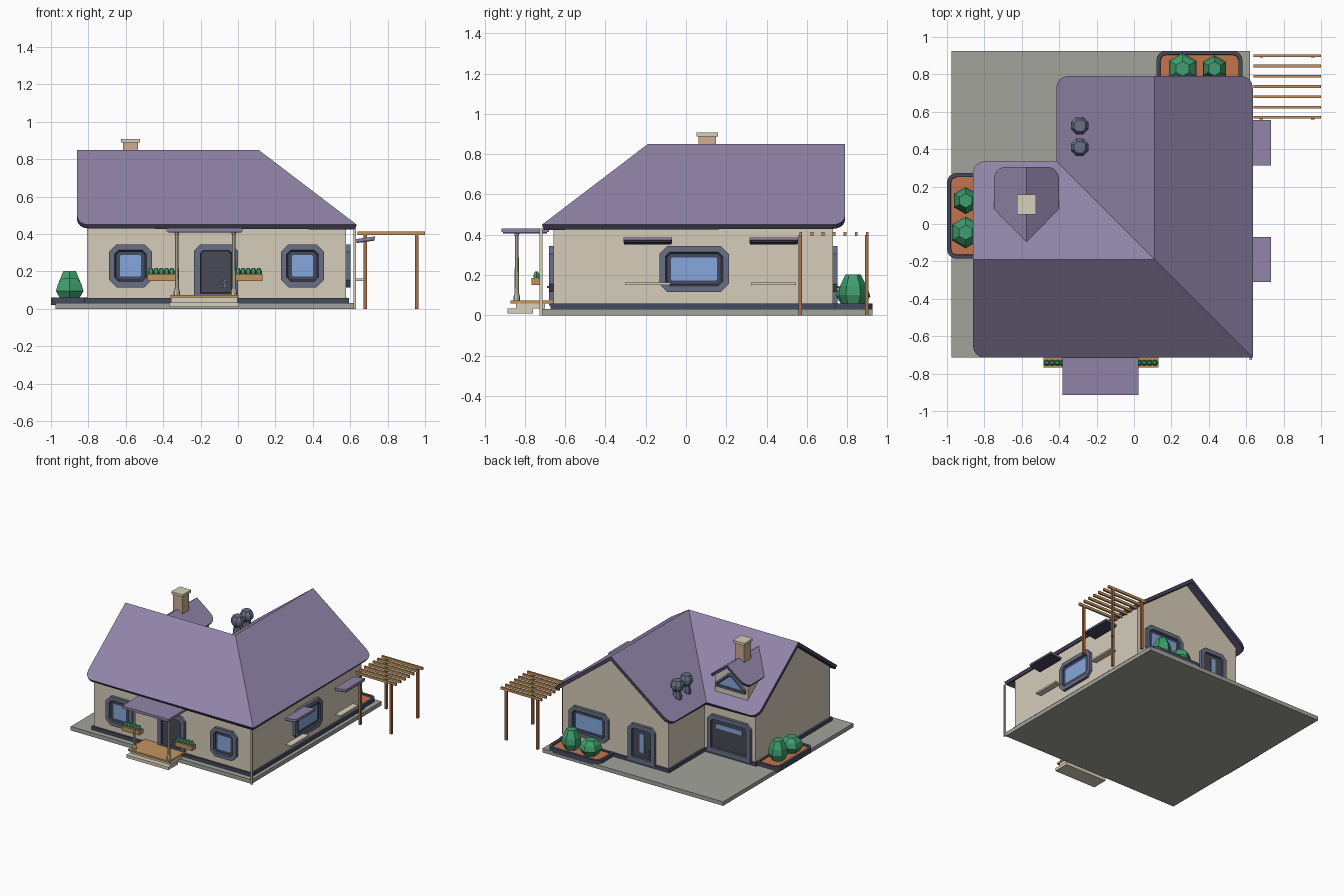
import bpy, bmesh, math
from mathutils import Vector

if "Cube" in bpy.data.objects:
    bpy.data.objects.remove(bpy.data.objects["Cube"])

def mat(name, hexa):
    m = bpy.data.materials.new(name)
    c = [int(hexa[i:i + 2], 16) / 255 for i in (0, 2, 4)]
    m.diffuse_color = [((v + .055) / 1.055) ** 2.4 for v in c] + [1]
    m.use_nodes = True
    m.node_tree.nodes["Principled BSDF"].inputs["Base Color"].default_value = m.diffuse_color
    return m

ROOF, EDGE = mat("roof", "9084A8"), mat("roof_edge", "4A4560")
WALL, TRIM, DARK = mat("wall", "D6CCBA"), mat("trim", "687086"), mat("dark_trim", "454B5E")
DOOR, GLASS, SLAB = mat("door", "484A55"), mat("glass", "86A8DC"), mat("slab", "A2A39C")
WOOD, BROWN, SOIL = mat("wood", "C4935C"), mat("brown", "A86F48"), mat("soil", "C4744C")
GREEN, BRICK, STONE = mat("leaf", "3F9E6E"), mat("brick", "CFAE94"), mat("stone", "D8D0BC")

def finish(name, bm, mats, loc=(0, 0, 0), rot=(0, 0, 0)):
    me = bpy.data.meshes.new(name)
    bm.to_mesh(me)
    bm.free()
    for m in mats:
        me.materials.append(m)
    ob = bpy.data.objects.new(name, me)
    ob.location, ob.rotation_euler = loc, rot
    bpy.context.collection.objects.link(ob)
    return ob

def prism(bm, pts, vec):
    a = [bm.verts.new(p) for p in pts]
    b = [bm.verts.new(Vector(p) + Vector(vec)) for p in pts]
    n = len(a)
    bm.faces.new(a)
    cap = bm.faces.new(b)
    for i in range(n):
        bm.faces.new((a[i], a[(i + 1) % n], b[(i + 1) % n], b[i]))
    bmesh.ops.recalc_face_normals(bm, faces=bm.faces[:])
    return cap

def solid(name, pts, vec, m):
    bm = bmesh.new()
    prism(bm, pts, vec)
    return finish(name, bm, [m])

def box(name, x, y, z, m, tilt=0):
    c = [sum(v) / 2 for v in (x, y, z)]
    dx, dy, dz = [(v[1] - v[0]) / 2 for v in (x, y, z)]
    bm = bmesh.new()
    prism(bm, [(-dx, -dy, -dz), (dx, -dy, -dz), (dx, dy, -dz), (-dx, dy, -dz)], (0, 0, 2 * dz))
    return finish(name, bm, [m], c, (0, tilt, 0))

def lathe(name, prof, loc, m, n=8, turn=0):
    bm = bmesh.new()
    rings = [[bm.verts.new((r * math.cos(turn + 2 * math.pi * i / n),
                            r * math.sin(turn + 2 * math.pi * i / n), z)) for i in range(n)] for r, z in prof]
    for a, b in zip(rings, rings[1:]):
        for i in range(n):
            bm.faces.new((a[i], a[(i + 1) % n], b[(i + 1) % n], b[i]))
    bm.faces.new(rings[0][::-1])
    bm.faces.new(rings[-1])
    return finish(name, bm, [m], loc)

def arc(p, sx, sy, r, n=4):
    """Rounded plan corner p; sx, sy point to the inside. Runs from the x-side to the y-side edge."""
    if not r:
        return [p]
    return [(p[0] + sx * r * (1 - math.cos(t)), p[1] + sy * r * (1 - math.sin(t)))
            for t in [math.pi / 2 * i / n for i in range(n + 1)]]

def sheet(faces):
    bm = bmesh.new()
    for f in faces:
        bm.faces.new([bm.verts.new(p) for p in f]).normal_update()
    for f in bm.faces:
        if f.normal.z < 0:
            f.normal_flip()
    bmesh.ops.remove_doubles(bm, verts=bm.verts[:], dist=.0005)
    return bm

def thicken(ob, t):
    s = ob.modifiers.new("thickness", 'SOLIDIFY')
    s.thickness, s.offset, s.use_even_offset = t, -1, True
    s.material_offset = s.material_offset_rim = 1

RX, RY, RZ, SL = .11, -.19, .85, .762   # ridge crossing, height and slope

def l_roof(h, xl, yb, drop, r):
    A, B, C = (xl, RY), (RX, RY), (RX, yb)
    hip, valley = (RX + h, RY - h), (RX - h, RY + h)
    fa = lambda p: (p[0], p[1], RZ - drop - SL * abs(p[1] - RY))
    fb = lambda p: (p[0], p[1], RZ - drop - SL * abs(p[0] - RX))
    return sheet([
        [fa(p) for p in [A, *arc((xl, RY - h), 1, 1, r), hip, B]],
        [fa(p) for p in [A, *arc((xl, RY + h), 1, -1, r), valley, B]],
        [fb(p) for p in [C, *arc((RX - h, yb), 1, -1, r)[::-1], valley, B]],
        [fb(p) for p in [C, *arc((RX + h, yb), -1, -1, r)[::-1], hip, B]]])

# Ground slab, walls, base trim and main roof
box("ground_slab", (-.975, .62), (-.715, .925), (0, .032), SLAB)
bm = l_roof(.468, -.808, .73, .025, 0)
ext = bmesh.ops.extrude_edge_only(bm, edges=[e for e in bm.edges if e.is_boundary])
for v in ext["geom"]:
    if isinstance(v, bmesh.types.BMVert):
        v.co.z = .02
bmesh.ops.recalc_face_normals(bm, faces=bm.faces[:])
finish("house_walls", bm, [WALL])
k = .483
solid("base_trim", [(x, y, .03) for x, y in [(-.823, RY - k), (RX + k, RY - k), (RX + k, .745),
      (RX - k, .745), (RX - k, RY + k), (-.823, RY + k)]], (0, 0, .028), DARK)
thicken(finish("main_roof", l_roof(.525, -.86, .79, 0, .06), [ROOF, EDGE]), .026)

# Dormer with its roof and gable window
DX = -.575
faces = []
for s in (-1, 1):
    plan = [(DX, .305), *arc((DX + s * .173, .305), -s, -1, .06)[::-1], (DX + s * .173, .08), (DX, -.095)]
    faces.append([(x, y, .778 - .762 * abs(x - DX)) for x, y in plan])
thicken(finish("dormer_roof", sheet(faces), [ROOF, EDGE]), .02)
solid("dormer_wall", [(DX + x, .25, z) for x, z in
      [(-.145, .48), (.145, .48), (.145, .65), (0, .76), (-.145, .65)]], (0, -.3, 0), WALL)

def opening(name, loc, pts, angle, panel, steps=((.03, 0), (.008, -.012), (.02, 0))):
    """Framed window or door: chamfered outline, trim band, recessed dark band, panel."""
    bm = bmesh.new()
    cap = prism(bm, [(x, .01, z) for x, z in pts], (0, -.033, 0))
    for i, (t, d) in enumerate(steps):
        bmesh.ops.inset_region(bm, faces=[cap], thickness=t, depth=d, use_even_offset=True)
        cap.material_index = min(i + 1, 2) if i < 2 else 2
        if i == 0:
            cap.material_index = 1
        if i == 1:
            cap.material_index = 1
    return finish(name, bm, [TRIM, DARK, panel], loc, (0, 0, angle))

def outline(w, h, c=.04, low=True):
    a = w / 2
    base = [(-a + c, 0), (a - c, 0), (a, c)] if low else [(-a, 0), (a, 0)]
    return base + [(a, h - c), (a - c, h), (-a + c, h), (-a, h - c)] + ([(-a, c)] if low else [])

# Windows
PI = math.pi
WF, WR, WB = RY - .468, RX + .468, .73
for n, x in (("left", -.575), ("right", .345)):
    opening("front_window_" + n, (x, WF, .115), outline(.23, .23), 0, GLASS)
opening("side_window", (WR, .04, .115), outline(.345, .23), PI / 2, GLASS)
opening("back_window", (.335, WB, .115), outline(.345, .23), PI, GLASS)
opening("dormer_window", (DX, .25, .565),
        [(-.13, 0), (.13, 0), (.13, .03), (.02, .125), (-.02, .125), (-.13, .03)], PI, GLASS,
        ((.014, 0), (.004, -.01), (.008, 0)))

# Doors
thin = ((.033, 0), (.004, -.014), (.003, 0))
opening("front_door", (-.117, WF, .05), outline(.235, .295, .035, False), 0, DOOR, thin)
opening("back_door", (-.13, WB, .05), outline(.235, .295, .035, False), PI, DOOR, thin)
opening("garage_door", (-.585, RY + .468, .05), outline(.38, .295, .035, False), PI, DOOR, thin)
box("back_door_glass", (-.15, -.11), (.73, .746), (.13, .28), GLASS)
box("garage_glass", (-.7, -.47), (.28, .295), (.245, .28), GLASS)
for n, x, y in (("front", -.07, WF - .015), ("back", -.18, WB + .015)):
    box(n + "_handle_plate", (x - .01, x + .01), (y - .006, y + .006), (.11, .16), TRIM)
    box(n + "_handle", (x - .025, x + .008), (y - .016, y + .016), (.135, .145), TRIM)

# Porch
box("porch_roof", (-.382, .025), (-.915, -.68), (.413, .431), ROOF)
box("porch_roof_edge", (-.375, .018), (-.908, -.69), (.407, .414), EDGE)
box("porch_deck", (-.362, .002), (-.87, -.66), (.06, .074), WOOD)
box("upper_step", (-.358, -.002), (-.845, -.70), (.034, .06), STONE)
box("lower_step", (-.365, .005), (-.885, -.76), (.01, .034), STONE)
for n, x in (("left", -.327), ("right", -.022)):
    lathe("porch_post_" + n, [(.017, .07), (.017, .09), (.011, .11), (.009, .39), (.014, .412)],
          (x, -.84, 0), STONE)

# Flower boxes
for n, x in (("left", -.41), ("right", .055)):
    box("flower_box_" + n, (x - .075, x + .075), (-.767, -.715), (.15, .186), WOOD)
    for i in range(5):
        lathe(f"flower_{n}_{i}", [(.014, .18), (.018, .198), (.009, .217)],
              (x - .056 + i * .028, -.742, 0), GREEN, 6)

# Side awnings, shelves and downpipe
for n, y in (("front", -.19), ("back", .435)):
    box("side_awning_" + n, (.63, .733), (y - .121, y + .121), (.366, .38), ROOF, -.14)
    box("side_awning_edge_" + n, (.633, .73), (y - .118, y + .118), (.358, .367), EDGE, -.14)
    box("side_shelf_" + n, (.63, .68), (y - .112, y + .112), (.15, .163), STONE)
box("downpipe", (.618, .632), (-.727, -.713), (0, .43), STONE)

# Pergola
for i in range(7):
    y = .57 + i * .055
    box(f"pergola_slat_{i}", (.64, 1), (y - .007, y + .007), (.394, .414), WOOD)
for x in (.68, .955):
    for y in (.568, .898):
        box("pergola_post", (x - .009, x + .009), (y - .009, y + .009), (0, .398), BROWN)

# Planters with bushes
def planter(name, x, y):
    r = .05
    pts = (arc((x[0], y[0]), 1, 1, r) + arc((x[1], y[0]), -1, 1, r)[::-1]
           + arc((x[1], y[1]), -1, -1, r) + arc((x[0], y[1]), 1, -1, r)[::-1])
    pts = [(a, b) for a, b in pts]
    cx, cy = sum(x) / 2, sum(y) / 2
    pts.sort(key=lambda p: math.atan2(p[1] - cy, p[0] - cx))
    bm = bmesh.new()
    cap = prism(bm, [(a, b, .02) for a, b in pts], (0, 0, .04))
    bmesh.ops.inset_region(bm, faces=[cap], thickness=.02, use_even_offset=True)
    bmesh.ops.inset_region(bm, faces=[cap], thickness=.002, depth=-.01, use_even_offset=True)
    cap.material_index = 1
    finish(name, bm, [DARK, SOIL])

planter("back_planter", (.12, .58), (.66, .925))
planter("left_planter", (-1, -.74), (-.185, .272))
for n, x, y, tall in (("back_tall", .43, .83, 1), ("back_round", .26, .83, 0),
                      ("left_tall", -.9, .125, 1), ("left_round", -.9, -.045, 0)):
    prof = ([(.048, .045), (.072, .1), (.066, .145), (.038, .203)] if tall else
            [(.052, .045), (.085, .095), (.072, .135), (.04, .165)])
    lathe("bush_" + n, prof, (x, y, 0), GREEN, 6, PI / 6)

# Chimney and roof vents
box("chimney", (-.615, -.535), (.062, .148), (.55, .89), BRICK)
box("chimney_cap", (-.625, -.525), (.052, .158), (.888, .908), STONE)
for i, y in enumerate((.41, .525)):
    lathe(f"roof_vent_{i}", [(.036, .49), (.036, .55), (.028, .585), (.05, .615), (.05, .64), (.034, .67)],
          (-.29, y, 0), TRIM, 8, PI / 8)
